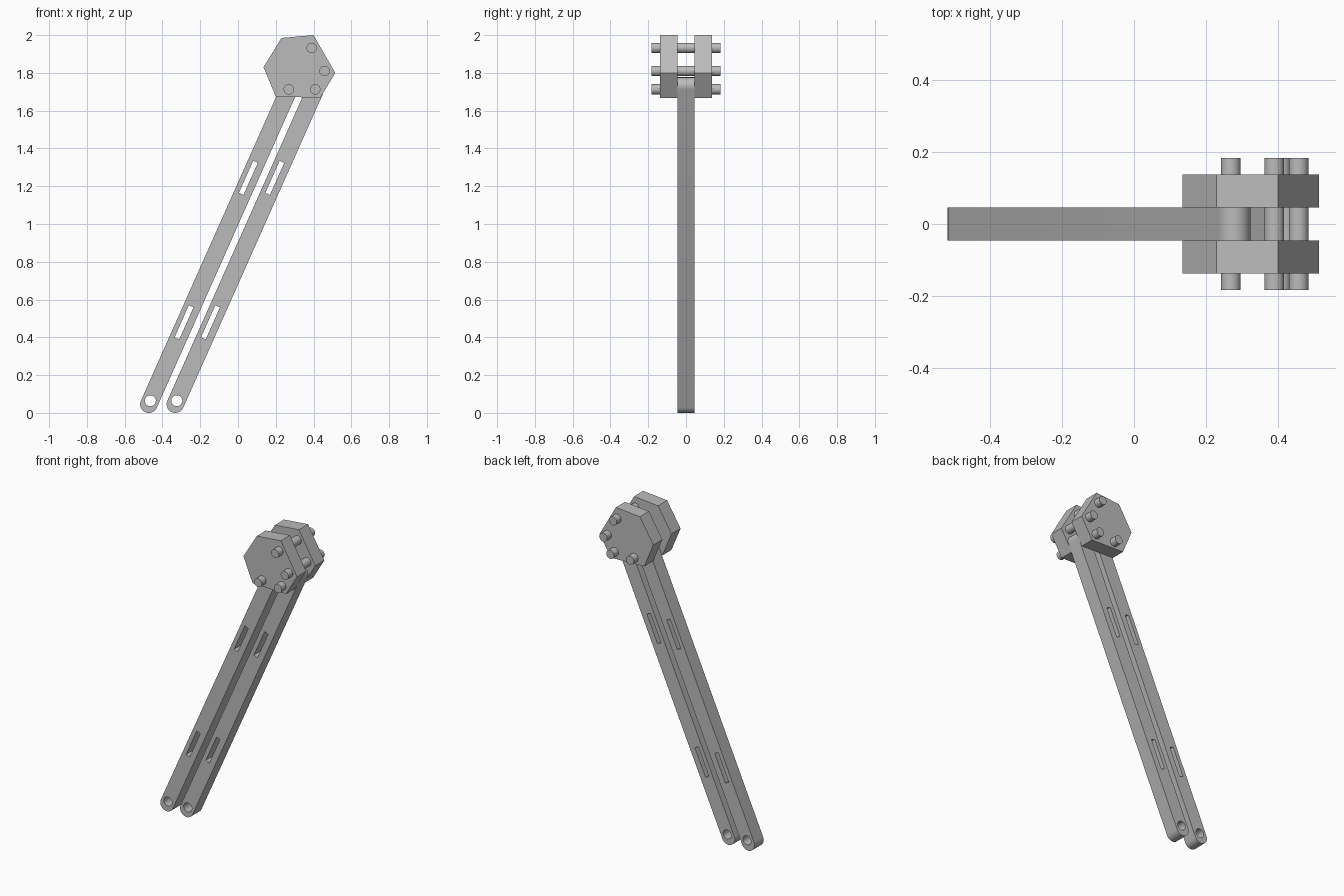
import bpy, bmesh, math
from mathutils import Vector

default = bpy.data.objects.get("Cube")
if default:
    bpy.data.objects.remove(default, do_unlink=True)

COLOUR = (0.5, 0.5, 0.5, 1)
grey = bpy.data.materials.new("plain grey")
grey.use_nodes = True
grey.diffuse_color = COLOUR
grey.node_tree.nodes["Principled BSDF"].inputs["Base Color"].default_value = COLOUR

THICK = 0.092            # thickness of bars and plates
BAR_SHIFT = 0.14         # sideways spacing of the two bars
BOTTOM = Vector((-0.472, 0.046))
TOP = Vector((0.278, 1.731))
ALONG = (TOP - BOTTOM).normalized()
ACROSS = Vector((ALONG.y, -ALONG.x))
LENGTH = (TOP - BOTTOM).length


def arc(centre, radius, start, sweep, count):
    """Points on an arc; angles are measured from ACROSS towards ALONG."""
    return [centre + radius * (math.cos(a) * ACROSS + math.sin(a) * ALONG)
            for a in (start + sweep * i / count for i in range(count + 1))]


def extruded(name, loops, y):
    """Solid from an x-z outline (first loop) and holes (other loops)."""
    curve = bpy.data.curves.new(name, "CURVE")
    curve.dimensions = "2D"
    curve.fill_mode = "BOTH"
    curve.extrude = THICK / 2
    for loop in loops:
        spline = curve.splines.new("POLY")
        spline.points.add(len(loop) - 1)
        for point, co in zip(spline.points, loop):
            point.co = (co[0], co[1], 0, 1)
        spline.use_cyclic_u = True
    obj = bpy.data.objects.new(name, curve)
    bpy.context.collection.objects.link(obj)
    obj.rotation_euler.x = math.pi / 2
    obj.location.y = y
    bpy.ops.object.select_all(action="DESELECT")
    obj.select_set(True)
    bpy.context.view_layer.objects.active = obj
    bpy.ops.object.convert(target="MESH")
    obj = bpy.context.object
    bm = bmesh.new()
    bm.from_mesh(obj.data)
    bmesh.ops.remove_doubles(bm, verts=bm.verts, dist=0.0001)
    bmesh.ops.recalc_face_normals(bm, faces=bm.faces)
    bm.to_mesh(obj.data)
    bm.free()
    finish(obj)


def finish(obj):
    obj.data.materials.clear()
    obj.data.materials.append(grey)
    bpy.ops.object.shade_smooth_by_angle(angle=math.radians(30))


# Two parallel slotted bars with rounded ends and a bolt hole at the foot
def slot(distance):
    centre = BOTTOM + ALONG * distance - ACROSS * 0.006
    return [centre + ACROSS * 0.0135 * u + ALONG * 0.093 * v
            for u, v in ((-1, -1), (1, -1), (1, 1), (-1, 1))]


outline = (arc(TOP, 0.046, 0, math.pi, 20)
           + arc(BOTTOM, 0.046, math.pi, math.pi, 20))
foot_hole = arc(BOTTOM + ALONG * 0.02, 0.029, 0, math.tau, 32)[:-1]
loops = [outline, foot_hole, slot(0.472), slot(1.309)]
for name, shift in (("right_bar", 0), ("left_bar", BAR_SHIFT)):
    offset = Vector((shift, 0))
    extruded(name, [[p + offset for p in loop] for loop in loops], 0)

# Six-sided plates clamping the bars front and back
plate = [(0.23, 1.985), (0.40, 2.0), (0.515, 1.80),
         (0.436, 1.668), (0.20, 1.675), (0.135, 1.83)]
for name, side in (("front_plate", -1), ("back_plate", 1)):
    extruded(name, [plate], side * THICK)

# Pins running through both plates
pins = {"upper_pin": (0.39, 1.932), "side_pin": (0.458, 1.81),
        "left_bar_pin": (0.409, 1.713), "right_bar_pin": (0.269, 1.713)}
for name, (x, z) in pins.items():
    bpy.ops.mesh.primitive_cylinder_add(vertices=32, radius=0.0275, depth=0.366,
                                        location=(x, 0, z),
                                        rotation=(math.pi / 2, 0, 0))
    pin = bpy.context.object
    pin.name = name
    finish(pin)
